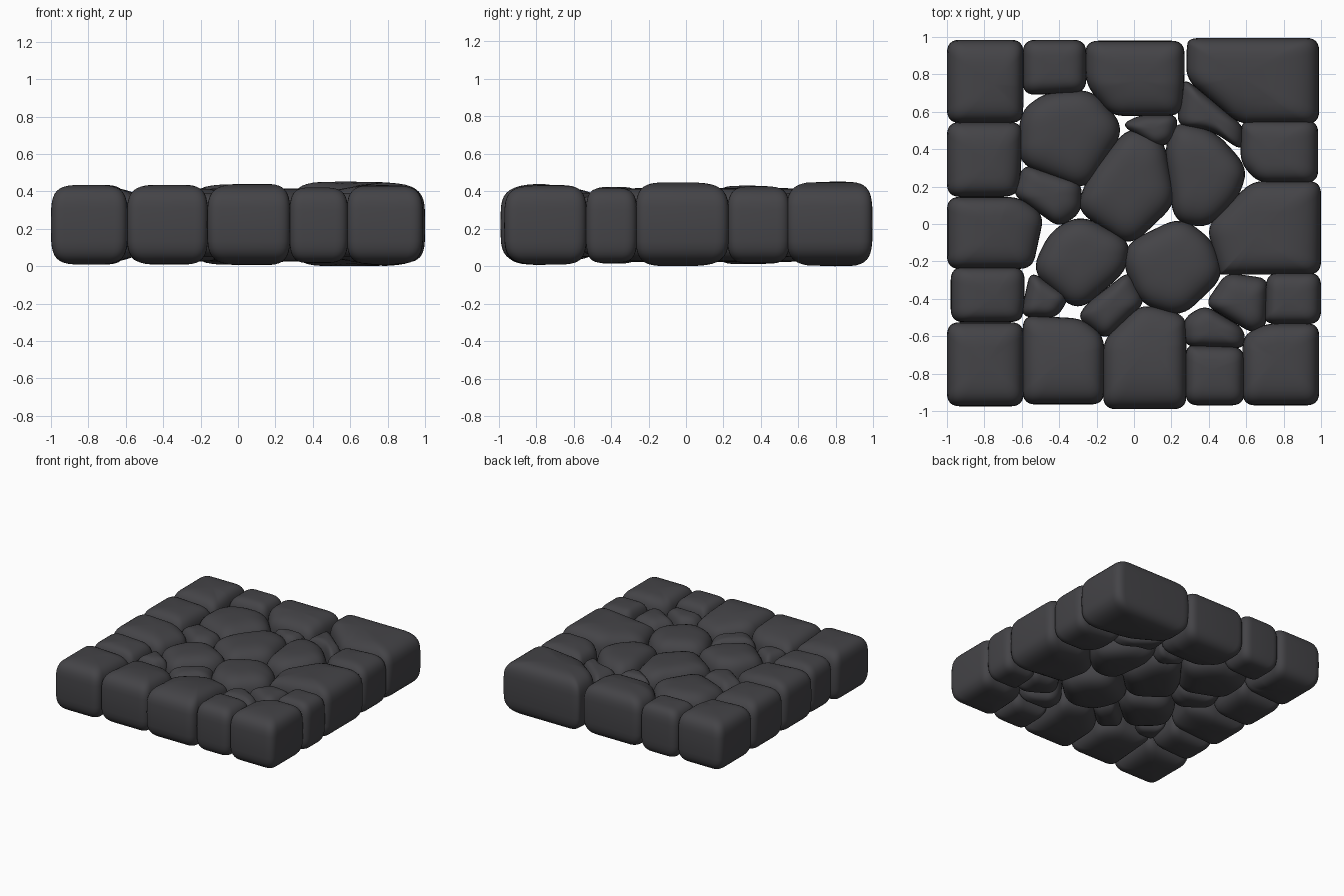
import bpy, bmesh, math
from mathutils import Vector

if "Cube" in bpy.data.objects:
    bpy.data.objects.remove(bpy.data.objects["Cube"])

stone_mat = bpy.data.materials.new("dark grey stone")
stone_mat.diffuse_color = (0.058, 0.057, 0.063, 1)
stone_mat.use_nodes = True
stone_mat.node_tree.nodes["Principled BSDF"].inputs["Base Color"].default_value = stone_mat.diffuse_color

MID_Z = 0.22

# Squared edge stones: x0, x1, y0, y1
EDGE = [
    (-1, -.59, .54, .985), (-.595, -.255, .68, .985), (-.26, .27, .545, .98), (.28, .99, .535, .995),
    (-1, -.59, .145, .545), (-1, -.43, -.24, .145), (-.98, -.585, -.525, -.23),
    (-1, -.59, -.975, -.525), (-.595, -.16, -.965, -.455), (-.165, .28, -.99, -.44),
    (.275, .59, -.97, -.65), (.58, .99, -.97, -.53),
    (.7, 1, -.535, -.26), (.38, 1, -.27, .23), (.57, .985, .22, .555),
]
# Large and small rounded field stones: plan outlines
LARGE = [
    [(-.6, .6), (-.46, .7), (-.22, .71), (-.06, .51), (-.26, .19), (-.61, .33)],
    [(-.03, .51), (.15, .45), (.22, .12), (-.02, -.11), (-.3, .08), (-.24, .25)],
    [(.23, .54), (.43, .49), (.6, .3), (.55, .14), (.4, -.01), (.22, .02), (.17, .4)],
    [(-.28, .04), (-.03, -.09), (-.05, -.25), (-.3, -.46), (-.54, -.25), (-.44, -.04)],
    [(.25, .03), (.42, -.1), (.47, -.28), (.25, -.49), (.04, -.42), (-.05, -.22), (-.02, -.1)],
]
SMALL = [
    [(-.58, .31), (-.29, .22), (-.29, .07), (-.4, -.01), (-.64, .16)],
    [(-.06, .53), (.04, .58), (.23, .58), (.21, .45), (.12, .41)],
    [(.27, .77), (.38, .69), (.58, .52), (.57, .4), (.42, .5), (.24, .53)],
    [(-.55, -.26), (-.35, -.39), (-.42, -.5), (-.6, -.49)],
    [(-.03, -.26), (.05, -.42), (-.15, -.61), (-.29, -.5), (-.25, -.43)],
    [(.5, -.27), (.71, -.3), (.7, -.54), (.63, -.575), (.39, -.43)],
    [(.38, -.44), (.58, -.56), (.58, -.66), (.28, -.65), (.27, -.51)],
]


def cross(a, b):
    return a.x * b.y - a.y * b.x


def area(poly):
    return sum(cross(p, q) for p, q in zip(poly, poly[1:] + poly[:1])) / 2


def outline(points):
    """Plan outline as counter-clockwise vectors."""
    poly = [Vector(p) for p in points]
    return poly if area(poly) > 0 else poly[::-1]


def scaled(poly, factor):
    centre = sum(poly, Vector((0, 0))) / len(poly)
    return [centre + (p - centre) * factor for p in poly]


def clip(poly, a, b):
    """Keep the part of poly to the right of the line a-b."""
    out = []
    for p, q in zip(poly, poly[1:] + poly[:1]):
        dp, dq = cross(b - a, p - a), cross(b - a, q - a)
        if dp <= 0:
            out.append(p)
        if dp * dq < 0:
            out.append(p.lerp(q, dp / (dp - dq)))
    return out


def trim(poly, other):
    """Cut poly clear of another stone along whichever side wastes least."""
    cuts = [clip(poly, a, b) for a, b in zip(other, other[1:] + other[:1])]
    return max(cuts, key=area)


def soften(poly, radius, steps=6):
    """Round each plan corner with a small curve."""
    out = []
    for i, v in enumerate(poly):
        p, n = poly[i - 1] - v, poly[(i + 1) % len(poly)] - v
        a = v + p.normalized() * min(radius, p.length * .42)
        b = v + n.normalized() * min(radius, n.length * .42)
        for k in range(steps + 1):
            t = k / steps
            out.append(a * (1 - t) ** 2 + v * 2 * t * (1 - t) + b * t * t)
    return out


def stone(name, poly, bottom, top, power, radius, slope=0):
    """Pillow-shaped stone: softened outline swept through a superellipse profile.
    slope thins the stone towards the middle of the slab."""
    plan = soften(poly, radius)
    centre = sum(plan, Vector((0, 0))) / len(plan)
    mid, half = (top + bottom) / 2, (top - bottom) / 2

    def place(p, h):
        inward = max(0, .75 - max(abs(p.x), abs(p.y)))
        return bm.verts.new((*p, mid + h * half * (1 - slope * inward)))

    bm = bmesh.new()
    rings, levels = [], 20
    for k in range(1, levels):
        ang = -math.pi / 2 + math.pi * k / levels
        s = abs(math.cos(ang)) ** (2 / power)
        h = math.copysign(abs(math.sin(ang)) ** (2 / power), ang) if k != levels // 2 else 0
        rings.append([place(centre + (p - centre) * s, h) for p in plan])
    n = len(plan)
    for lo, hi in zip(rings, rings[1:]):
        for i in range(n):
            bm.faces.new((lo[i], lo[(i + 1) % n], hi[(i + 1) % n], hi[i]))
    # close the crown and the base with fans
    for ring, h in ((rings[0][::-1], -1), (rings[-1], 1)):
        tip = place(centre, h)
        for i in range(n):
            bm.faces.new((ring[i], ring[(i + 1) % n], tip))
    for f in bm.faces:
        f.smooth = True
    mesh = bpy.data.meshes.new(name)
    bm.to_mesh(mesh)
    bm.free()
    mesh.materials.append(stone_mat)
    bpy.context.collection.objects.link(bpy.data.objects.new(name, mesh))


# Field stones are more domed, the small ones a little lower
field = []
for label, group, half, power, radius, grow in (("large", LARGE, .197, 3.5, .1, 1.045),
                                                ("small", SMALL, .172, 3.2, .06, 1.07)):
    for i, pts in enumerate(group):
        poly = outline(pts)
        field.append(scaled(poly, .97))
        stone(f"{label}_field_stone_{i + 1}", scaled(poly, grow),
              MID_Z - half, MID_Z + half, power, radius)

# Edge stones are full height, trimmed where field stones press in
for i, (x0, x1, y0, y1) in enumerate(EDGE):
    poly = outline([(x0, y0), (x1, y0), (x1, y1), (x0, y1)])
    for other in field:
        poly = trim(poly, other)
    a = area(poly)
    stone(f"edge_stone_{i + 1}", poly, max(0, .025 - .09 * a), .405 + .16 * a, 4.2, .07, .75)
